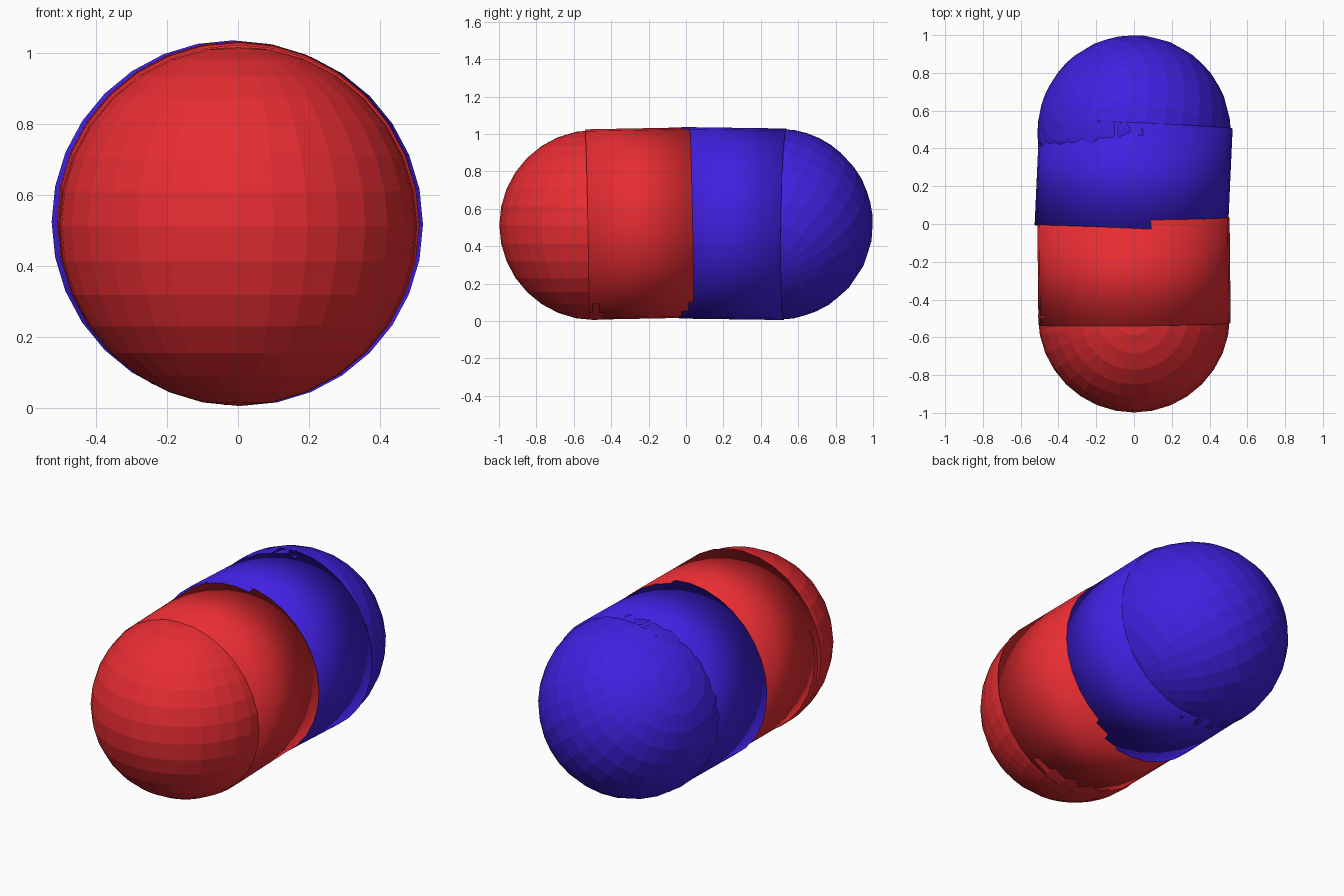
import bpy
from math import radians, pi
from mathutils import Vector, Euler

if "Cube" in bpy.data.objects:
    bpy.data.objects.remove(bpy.data.objects["Cube"])


def material(name, color):
    m = bpy.data.materials.new(name)
    m.diffuse_color = color
    m.use_nodes = True
    m.node_tree.nodes["Principled BSDF"].inputs["Base Color"].default_value = m.diffuse_color
    return m


red = material("red", (0.8, 0.026, 0.032, 1))
blue = material("blue", (0.053, 0.014, 0.75, 1))


def dome(name, mat, radius, center, pole):
    # Faceted ball with its pole turned towards the given direction
    bpy.ops.mesh.primitive_uv_sphere_add(segments=32, ring_count=16, radius=radius, location=center)
    ob = bpy.context.object
    ob.name = name
    ob.rotation_euler = Vector(pole).to_track_quat('Z', 'Y').to_euler() if pole else (0, 0, 0)
    ob.data.materials.append(mat)


def sleeve(name, mat, radius, length, center, tilt, turn):
    # Smooth cylinder lying along y, slightly tilted about x and turned about z
    bpy.ops.mesh.primitive_cylinder_add(vertices=32, radius=radius, depth=length, location=center)
    ob = bpy.context.object
    ob.name = name
    ob.rotation_euler = Euler((pi / 2 + radians(tilt), 0, radians(turn)))
    bpy.ops.object.shade_smooth()
    ob.data.materials.append(mat)


# Red half
dome("red_dome", red, 0.508, (0, -0.49, 0.513), None)
sleeve("red_sleeve", red, 0.509, 0.56, (0, -0.25, 0.521), 1.1, 0.6)

# Blue half
dome("blue_dome", blue, 0.512, (0, 0.488, 0.518), (-0.37, 0.15, 0.31))
sleeve("blue_sleeve", blue, 0.512, 0.56, (-0.002, 0.25, 0.521), -0.8, -2.6)
